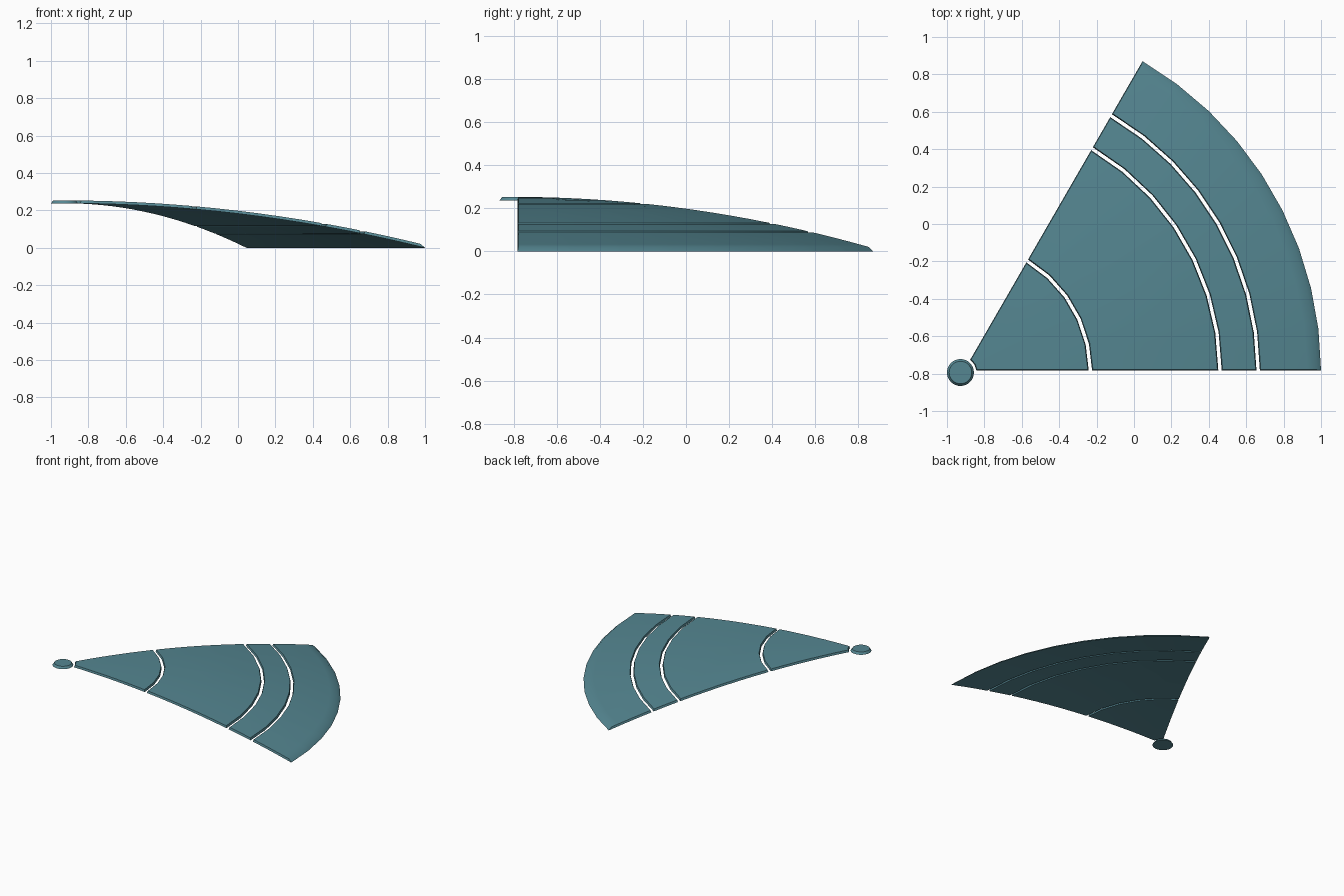
import bpy
import bmesh
from math import asin, cos, sin, radians

cube = bpy.data.objects.get("Cube")
if cube:
    bpy.data.objects.remove(cube, do_unlink=True)

CX, CY = -0.928, -0.794      # apex of the dome wedge
RIM = 1.928                  # radius at which the underside meets the ground
BASE, THICK = 0.238, 0.0155  # underside height at the apex, shell thickness
SPAN = radians(60)
GAP = 0.009                  # half the width of a seam

teal = bpy.data.materials.new("muted_teal")
teal.use_nodes = True
colour = (0.09, 0.24, 0.285, 1)
teal.diffuse_color = colour
shader = teal.node_tree.nodes["Principled BSDF"]
shader.inputs["Base Color"].default_value = colour
shader.inputs["Roughness"].default_value = 0.6


def finish(name, bm):
    """Turn the mesh into a named, smooth shaded object."""
    bmesh.ops.recalc_face_normals(bm, faces=bm.faces)
    mesh = bpy.data.meshes.new(name)
    bm.to_mesh(mesh)
    bm.free()
    mesh.materials.append(teal)
    obj = bpy.data.objects.new(name, mesh)
    bpy.context.collection.objects.link(obj)
    bpy.ops.object.select_all(action='DESELECT')
    obj.select_set(True)
    bpy.context.view_layer.objects.active = obj
    bpy.ops.object.shade_smooth_by_angle(angle=radians(30))


def dome(r):
    return BASE * (1 - (r / RIM) ** 2)


def chord_point(r, t, count, inset):
    """Point at fraction t along an arc made of straight chords."""
    start = asin(inset / r)
    sweep = SPAN - 2 * start
    i = min(int(t * count + 1e-6), count - 1)
    f = t * count - i
    a, b = (start + sweep * k / count for k in (i, i + 1))
    return (CX + r * (cos(a) * (1 - f) + cos(b) * f),
            CY + r * (sin(a) * (1 - f) + sin(b) * f))


def panel(name, r0, r1, n0, n1, outer_bevel=0.005, rows=6):
    """Curved shell panel between two radii with n0 and n1 chords."""
    bm = bmesh.new()
    fractions = sorted({round(i / n, 5) for n in (n0, n1) for i in range(n + 1)})

    def layer(t, lo, hi, inset, lift):
        verts = []
        for k in range(rows + 1):
            f = k / rows
            r = lo + (hi - lo) * f
            xa, ya = chord_point(r, t, n0, inset)
            xb, yb = chord_point(r, t, n1, inset)
            verts.append(bm.verts.new((xa + (xb - xa) * f, ya + (yb - ya) * f,
                                       dome(r) + lift)))
        return verts

    columns = []
    for t in fractions:
        under = layer(t, r0, r1, 0.011, 0)
        over = layer(t, r0 + 0.005, r1 - outer_bevel, 0.015, THICK)
        columns.append((under, over))

    # Top, underside and curved edges
    for (u0, o0), (u1, o1) in zip(columns, columns[1:]):
        ring0, ring1 = u0 + o0[::-1], u1 + o1[::-1]
        for k in range(len(ring0)):
            j = (k + 1) % len(ring0)
            bm.faces.new((ring0[k], ring0[j], ring1[j], ring1[k]))
    # Straight side edges
    for under, over in (columns[0], columns[-1]):
        for k in range(rows):
            bm.faces.new((under[k], under[k + 1], over[k + 1], over[k]))
    finish(name, bm)


# Four panels from the apex to the rim
panel("inner_panel", 0.086, 0.695 - GAP, 2, 5)
panel("middle_panel", 0.695 + GAP, 1.388 - GAP, 5, 7)
panel("narrow_panel", 1.388 + GAP, 1.592 - GAP, 7, 8, rows=3)
panel("rim_panel", 1.592 + GAP, RIM, 8, 9, outer_bevel=0.023)

# Round cap at the apex with a sloped edge
bm = bmesh.new()
bmesh.ops.create_cone(bm, cap_ends=True, segments=32, radius1=0.072,
                      radius2=0.06, depth=THICK + 0.001)
bmesh.ops.translate(bm, verts=bm.verts,
                    vec=(CX, CY, BASE + THICK / 2))
finish("apex_cap", bm)
